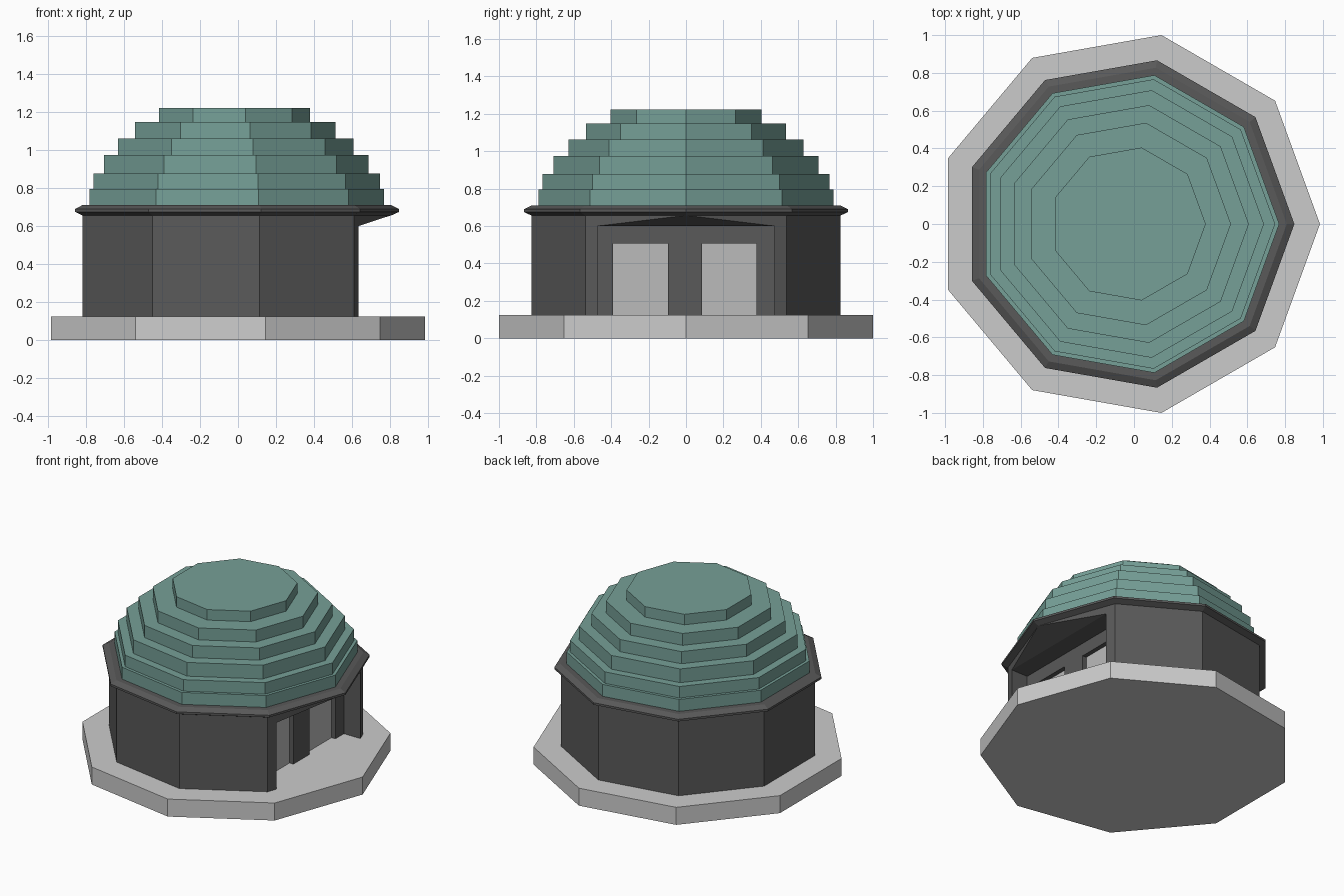
import bpy, bmesh, math

if "Cube" in bpy.data.objects:
    bpy.data.objects.remove(bpy.data.objects["Cube"])

CX = -0.031   # centre of every nine-sided ring
SIDES = 9


def material(name, r, g, b):
    m = bpy.data.materials.new(name)
    m.diffuse_color = (r, g, b, 1)
    m.use_nodes = True
    m.node_tree.nodes["Principled BSDF"].inputs["Base Color"].default_value = m.diffuse_color
    return m


def finish(name, bm, mat=None):
    bmesh.ops.recalc_face_normals(bm, faces=bm.faces)
    me = bpy.data.meshes.new(name)
    bm.to_mesh(me)
    bm.free()
    if mat:
        me.materials.append(mat)
    ob = bpy.data.objects.new(name, me)
    bpy.context.collection.objects.link(ob)
    return ob


def lathe(name, profile, mat=None):
    """Closed nine-sided solid from (radius, z) pairs, bottom to top."""
    bm = bmesh.new()
    rings = []
    for r, z in profile:
        angles = [math.tau * i / SIDES for i in range(SIDES)]
        rings.append([bm.verts.new((CX + r * math.cos(a), r * math.sin(a), z)) for a in angles])
    for lo, hi in zip(rings, rings[1:]):
        for i in range(SIDES):
            j = (i + 1) % SIDES
            bm.faces.new((lo[i], lo[j], hi[j], hi[i]))
    bm.faces.new(rings[0][::-1])
    bm.faces.new(rings[-1])
    return finish(name, bm, mat)


def extrude_y(name, profile, y0, y1, mat=None):
    """Solid from an (x, z) outline swept between y0 and y1."""
    bm = bmesh.new()
    face = bm.faces.new([bm.verts.new((x, y0, z)) for x, z in profile])
    geo = bmesh.ops.extrude_face_region(bm, geom=[face])["geom"]
    verts = [v for v in geo if isinstance(v, bmesh.types.BMVert)]
    bmesh.ops.translate(bm, verts=verts, vec=(0, y1 - y0, 0))
    return finish(name, bm, mat)


def box_outline(x0, x1, z0, z1):
    return [(x0, z0), (x1, z0), (x1, z1), (x0, z1)]


def cut(ob, cutter):
    mod = ob.modifiers.new("cut", 'BOOLEAN')
    mod.operation = 'DIFFERENCE'
    mod.solver = 'EXACT'
    mod.object = cutter
    cutter.hide_render = True
    cutter.hide_viewport = True
    cutter.display_type = 'WIRE'


dark = material("dark_wall", 0.1, 0.1, 0.1)
green = material("roof_green", 0.18, 0.35, 0.31)
panel = material("door_grey", 0.5, 0.5, 0.5)

# Plinth and walls
lathe("base_slab", [(1.0155, 0), (1.0155, 0.125)])
walls = lathe("walls", [(0.838, 0.125), (0.838, 0.66)], dark)

# Porch recess with a sloping soffit at its mouth
porch = extrude_y("porch_cutter", [(0.505, 0.05), (0.505, 0.6), (0.635, 0.6),
                                   (0.807, 0.657), (0.95, 0.657), (0.95, 0.05)], -0.473, 0.473)
cut(walls, porch)

# Two doors set back in shallow niches
for side, y0, y1 in (("left", -0.39, -0.096), ("right", 0.085, 0.378)):
    niche = extrude_y(side + "_door_cutter", box_outline(0.46, 0.55, 0.05, 0.507), y0, y1)
    cut(walls, niche)
    extrude_y(side + "_door", box_outline(0.458, 0.474, 0.125, 0.507), y0, y1, panel)

# Bevelled eave
lathe("eave", [(0.838, 0.656), (0.88, 0.675), (0.88, 0.69), (0.84, 0.71)], dark)

# Stepped dome
levels = [0.71, 0.795, 0.877, 0.975, 1.062, 1.147, 1.222]
radii = [0.80, 0.778, 0.719, 0.639, 0.544, 0.411]
for i, r in enumerate(radii):
    lathe(f"roof_tier_{i + 1}", [(r, levels[i]), (r, levels[i + 1])], green)
